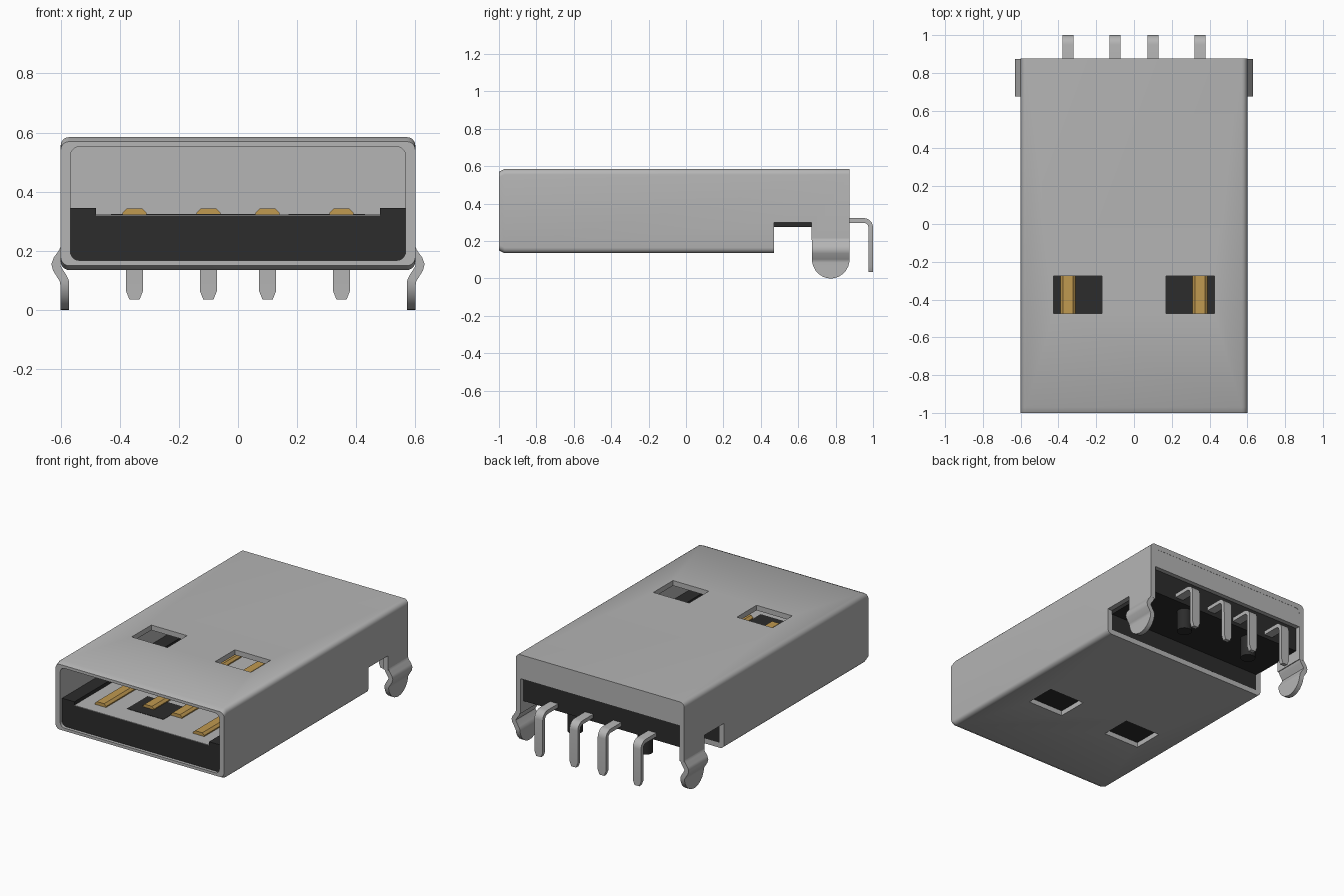
import bpy, bmesh, math
from mathutils import Vector

if "Cube" in bpy.data.objects:
    bpy.data.objects.remove(bpy.data.objects["Cube"], do_unlink=True)


def material(name, rgb):
    m = bpy.data.materials.new(name)
    m.use_nodes = True
    m.diffuse_color = (*rgb, 1)
    bsdf = next(n for n in m.node_tree.nodes if n.type == 'BSDF_PRINCIPLED')
    bsdf.inputs["Base Color"].default_value = (*rgb, 1)
    return m


METAL = material("grey metal", (0.46, 0.46, 0.46))
PLASTIC = material("black plastic", (0.025, 0.025, 0.025))
GOLD = material("gold", (0.53, 0.32, 0.08))


def finish(name, bm, mat):
    bmesh.ops.recalc_face_normals(bm, faces=bm.faces)
    me = bpy.data.meshes.new(name)
    bm.to_mesh(me)
    bm.free()
    me.materials.append(mat)
    ob = bpy.data.objects.new(name, me)
    bpy.context.collection.objects.link(ob)
    return ob


def activate(ob):
    bpy.ops.object.select_all(action='DESELECT')
    ob.select_set(True)
    bpy.context.view_layer.objects.active = ob


def smooth(ob):
    activate(ob)
    bpy.ops.object.shade_smooth_by_angle(angle=math.radians(35))


def box(name, x, y, z, mat):
    bm = bmesh.new()
    bmesh.ops.create_cube(bm, size=1)
    for v in bm.verts:
        v.co = [lo + (c + 0.5) * (hi - lo) for c, (lo, hi) in zip(v.co, (x, y, z))]
    return finish(name, bm, mat)


def prism(name, outline, y0, y1, mat):
    """Extrude an x-z outline along y."""
    bm = bmesh.new()
    face = bm.faces.new([bm.verts.new((x, y0, z)) for x, z in outline])
    ext = bmesh.ops.extrude_face_region(bm, geom=[face])
    bmesh.ops.translate(bm, vec=(0, y1 - y0, 0),
                        verts=[g for g in ext['geom'] if isinstance(g, bmesh.types.BMVert)])
    return finish(name, bm, mat)


def rounded_rect(hw, z0, z1, r, n=5):
    pts = []
    for i, (cx, cz) in enumerate([(hw - r, z1 - r), (r - hw, z1 - r), (r - hw, z0 + r), (hw - r, z0 + r)]):
        for k in range(n + 1):
            a = math.pi / 2 * (i + k / n)
            pts.append((cx + r * math.cos(a), cz + r * math.sin(a)))
    return pts


def strip(name, rows, thickness, mat):
    """Bent sheet: each row is a left and right point."""
    bm = bmesh.new()
    vs = [[bm.verts.new(p) for p in row] for row in rows]
    for a, b in zip(vs, vs[1:]):
        bm.faces.new((a[0], a[1], b[1], b[0]))
    ob = finish(name, bm, mat)
    mod = ob.modifiers.new("thickness", 'SOLIDIFY')
    mod.thickness = thickness
    mod.offset = 0
    activate(ob)
    bpy.ops.object.modifier_apply(modifier=mod.name)
    smooth(ob)
    return ob


def cut(ob, x, y, z):
    tool = box("cutter", x, y, z, METAL)
    tool.hide_render = True
    mod = ob.modifiers.new("cut", 'BOOLEAN')
    mod.operation = 'DIFFERENCE'
    mod.solver = 'EXACT'
    mod.object = tool
    activate(ob)
    bpy.ops.object.modifier_apply(modifier=mod.name)
    bpy.data.objects.remove(tool, do_unlink=True)


# Hollow metal shell with a chamfered front rim
bm = bmesh.new()
outer = rounded_rect(0.6, 0.135, 0.585, 0.03)
rim = rounded_rect(0.6, 0.15, 0.57, 0.03)
inner = rounded_rect(0.567, 0.168, 0.552, 0.03)
loops = [[bm.verts.new((x, y, z)) for x, z in pts]
         for pts, y in ((outer, 0.875), (outer, -0.97), (rim, -1), (inner, -1), (inner, 0.875))]
for a, b in zip(loops, loops[1:] + loops[:1]):
    for i in range(len(a)):
        j = (i + 1) % len(a)
        bm.faces.new((a[i], a[j], b[j], b[i]))
shell = finish("shell", bm, METAL)

# Latch windows in top and bottom, side notches and the open rear underside
for x in ((-0.425, -0.17), (0.17, 0.425)):
    cut(shell, x, (-0.475, -0.275), (0, 0.8))
cut(shell, (-0.7, 0.7), (0.47, 0.67), (-0.1, 0.30))
cut(shell, (-0.566, 0.566), (0.46999, 1), (-0.1, 0.275))
cut(shell, (-0.7, 0.7), (0.66, 1), (-0.1, 0.205))
smooth(shell)

# Folded rear wall and inner bulkhead
box("rear_wall", (-0.585, 0.585), (0.845, 0.874), (0.43, 0.575), METAL)
box("bulkhead", (-0.568, 0.568), (0.44, 0.45), (0.3, 0.553), METAL)

# Plastic insert: tongue, side rails, rear block, locating pegs
box("tongue", (-0.567, 0.567), (-0.98, 0.47), (0.167, 0.32), PLASTIC)
for s, side in ((1, "left"), (-1, "right")):
    box(side + "_rail", sorted((s * 0.48, s * 0.567)), (-0.98, 0.44), (0.3, 0.345), PLASTIC)
    bm = bmesh.new()
    bmesh.ops.create_cone(bm, cap_ends=True, segments=24, radius1=0.045, radius2=0.045, depth=0.15)
    bmesh.ops.translate(bm, vec=(s * 0.25, 0.77, 0.215), verts=bm.verts)
    smooth(finish(side + "_peg", bm, PLASTIC))
box("rear_block", (-0.567, 0.567), (0.45, 0.843), (0.275, 0.55), PLASTIC)

# Thin grey lining on the tongue with dark patches
box("tongue_lining", (-0.48, 0.48), (-0.98, 0.44), (0.318, 0.323), METAL)
for i, (x, y) in enumerate(((-0.3, -0.375), (0.3, -0.375), (-0.07, -0.74))):
    box(f"dark_patch_{i + 1}", (x - 0.13, x + 0.13), (y - 0.105, y + 0.105), (0.32, 0.325), PLASTIC)

# Gold contacts (outer pair longer) and bent solder pins
pin_path = [(0.83, 0.31), (0.95, 0.31)]
pin_path += [(0.95 + 0.0375 * math.sin(a), 0.2725 + 0.0375 * math.cos(a))
             for a in (math.pi / 2 * k / 6 for k in range(1, 7))]
pin_path += [(0.9875, 0.065), (0.9875, 0.035)]
for i, x in enumerate((-0.35, -0.1, 0.1, 0.35)):
    start = -0.9 if abs(x) > 0.2 else -0.77
    prism(f"contact_{i + 1}", [(x - 0.04, 0.315), (x + 0.04, 0.315), (x + 0.04, 0.33), (x + 0.026, 0.344),
                               (x - 0.026, 0.344), (x - 0.04, 0.33)], start, 0.44, GOLD)
    rows = []
    for y, z in pin_path:
        w = 0.017 if z < 0.05 else 0.029
        rows.append(((x - w, y, z), (x + w, y, z)))
    strip(f"solder_pin_{i + 1}", rows, 0.025, METAL)

# Sprung mounting legs with rounded ends
leg_path = [(0.584, 0.26), (0.584, 0.215), (0.592, 0.195), (0.61, 0.17), (0.616, 0.155), (0.612, 0.14),
            (0.593, 0.11), (0.587, 0.098), (0.586, 0.085)]
leg_path += [(0.586, 0.1 - 0.1 * math.sin(math.radians(d))) for d in (20, 35, 50, 65, 78, 87)]
for s, side in ((1, "left"), (-1, "right")):
    rows = []
    for x, z in leg_path:
        w = 0.1 if z >= 0.1 else math.sqrt(max(0, 0.01 - (0.1 - z) ** 2))
        rows.append(((s * x, 0.774 - w, z), (s * x, 0.774 + w, z)))
    strip(side + "_leg", rows, 0.03, METAL)
